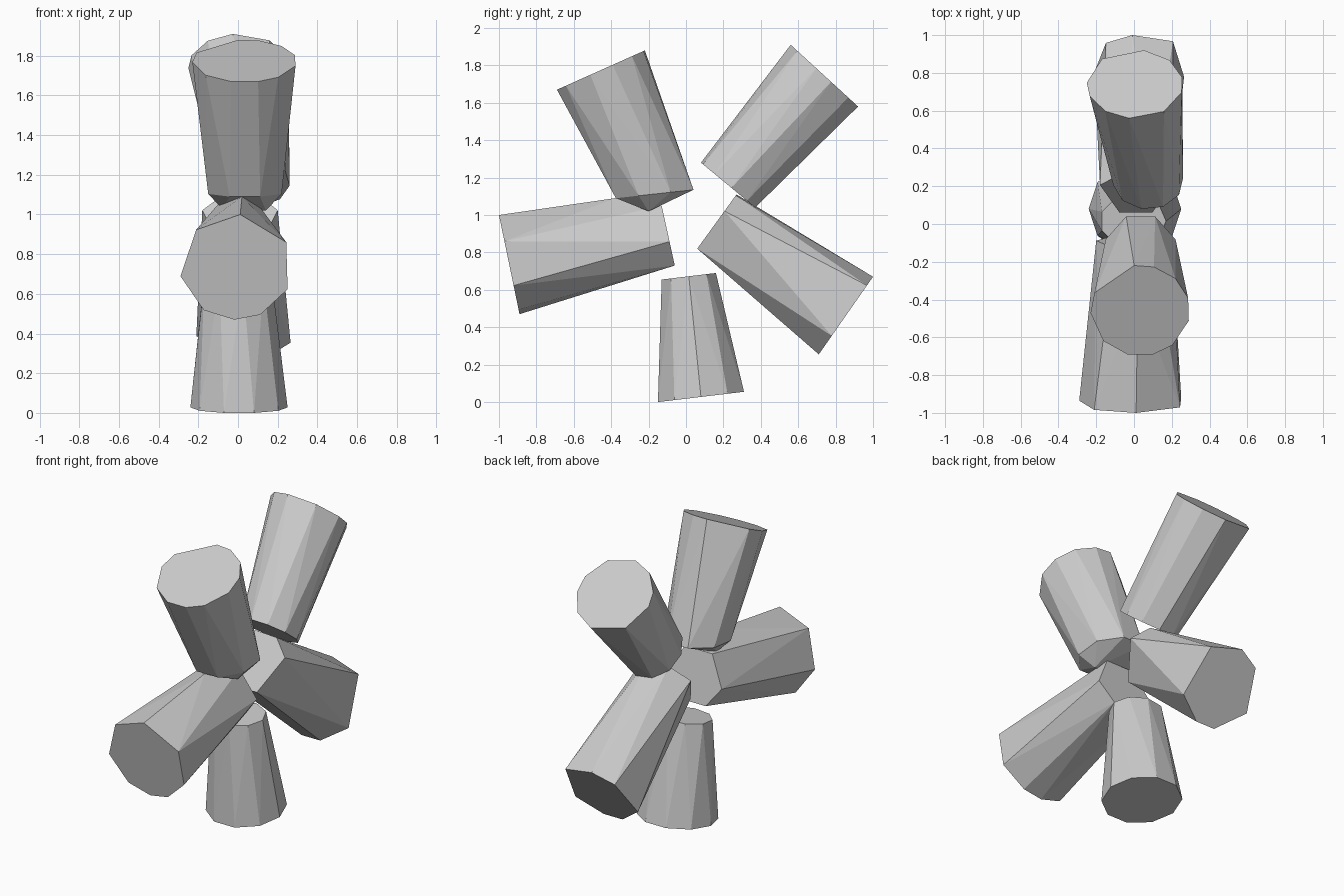
import bpy, bmesh
from math import sin, cos, radians
from mathutils import Vector

if "Cube" in bpy.data.objects:
    bpy.data.objects.remove(bpy.data.objects["Cube"])


def even(n, start=0):
    return [start + 360 * i / n for i in range(n)]


def ring(a, b, x0, x1, angles):
    """Polygon spanning yz corners a..b and the width x0..x1."""
    def fit(vals, lo, hi):
        v0, v1 = min(vals), max(vals)
        return [lo + (hi - lo) * (v - v0) / (v1 - v0) for v in vals]
    fs = fit([cos(radians(t)) for t in angles], 0, 1)
    xs = fit([sin(radians(t)) for t in angles], x0, x1)
    a, b = Vector(a), Vector(b)
    return [(x, *b.lerp(a, f)) for x, f in zip(xs, fs)]


def hull(name, outer, inner, extra=()):
    """Convex block between an outer and an inner end polygon."""
    bm = bmesh.new()
    for p in ring(*outer) + ring(*inner) + list(extra):
        bm.verts.new(p)
    res = bmesh.ops.convex_hull(bm, input=bm.verts[:])
    loose = [v for v in bm.verts if not v.link_faces]
    bmesh.ops.delete(bm, geom=loose, context='VERTS')
    bmesh.ops.dissolve_limit(bm, angle_limit=radians(2), verts=bm.verts[:], edges=bm.edges[:])
    bmesh.ops.recalc_face_normals(bm, faces=bm.faces[:])
    me = bpy.data.meshes.new(name)
    bm.to_mesh(me)
    bm.free()
    ob = bpy.data.objects.new(name, me)
    bpy.context.collection.objects.link(ob)
    return ob


# Upper front block
hull("upper_front_block",
     ((-.22, 1.88), (-.69, 1.67), -.23, .29,
      [-7, 16, 45, 74, 103, 140, 165, 195, 228, 267, 293]),
     ((.04, 1.135), (-.375, 1.09), -.15, .22, even(8, 22.5)),
     [(.14, -.2, 1.02), (-.08, -.2, 1.03)])

# Upper back block
hull("upper_back_block",
     ((.92, 1.58), (.56, 1.91), -.25, .255,
      [11, 46, 79, 104, 143, 187, 218, 250, 272, 317]),
     ((.37, 1.04), (.08, 1.28), -.11, .26, even(10, 11)))

# Lower back block, fewer sides
hull("lower_back_block",
     ((1, .67), (.71, .255), -.21, .265, [-10, 40, 120, 165, 195, 250, 315]),
     ((.27, 1.11), (.06, .82), -.18, .2, [-20, 25, 68, 155, 205, 292]))

# Bottom block
hull("bottom_block",
     ((.31, .055), (-.15, 0), -.24, .25, even(10, 18)),
     ((.16, .69), (-.13, .655), -.17, .17, even(9, 10)))

# Front block
hull("front_block",
     ((-1, 1), (-.89, .47), -.29, .25, [4, 62, 115, 155, 182, 215, 260, 315]),
     ((-.13, 1.05), (-.06, .73), -.2, .2, [30, 100, 150, 210, 260, 330]),
     [(.02, -.38, 1.09)])
